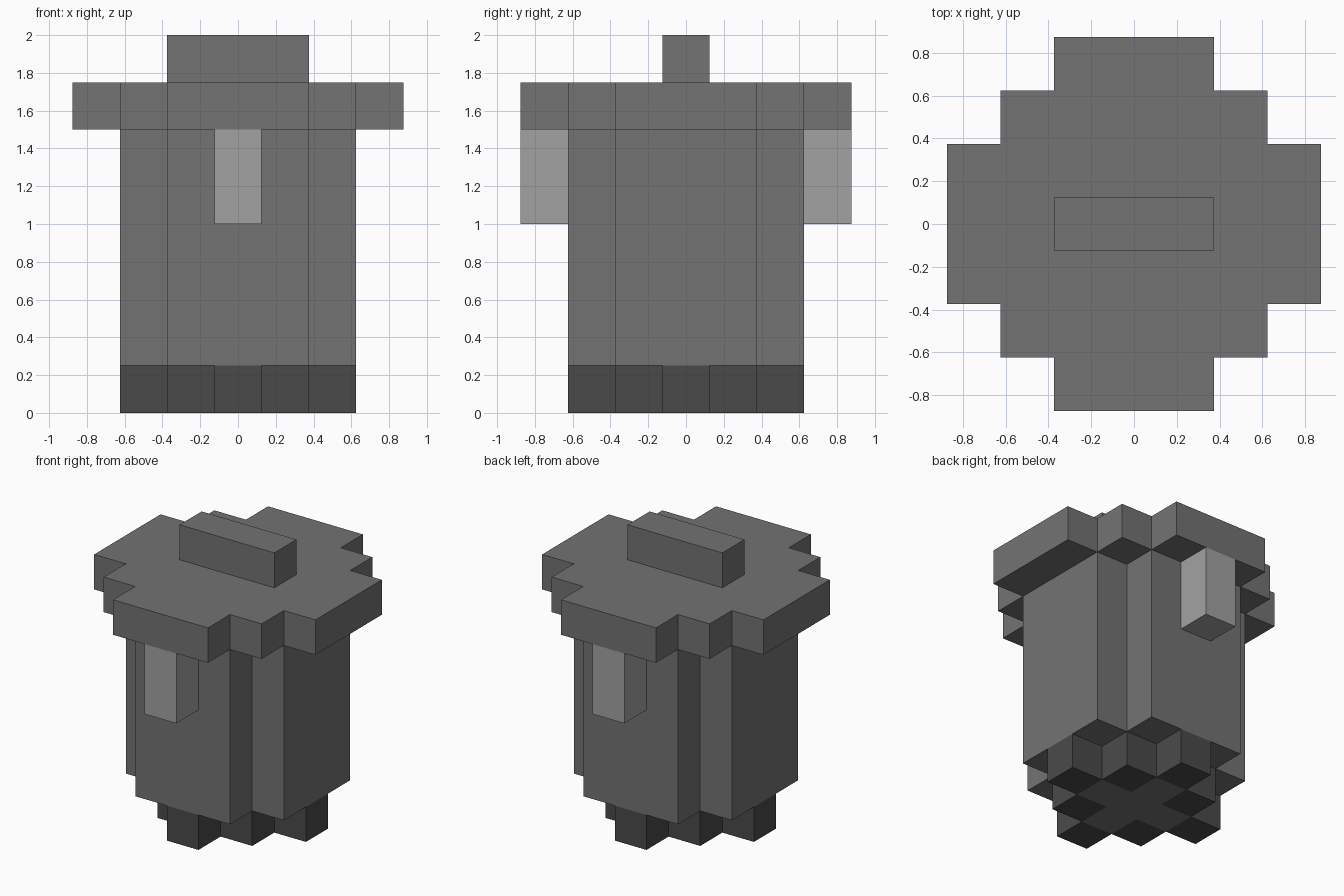
import bpy
import bmesh

cube = bpy.data.objects.get("Cube")
if cube:
    bpy.data.objects.remove(cube, do_unlink=True)


def make_material(name, srgb):
    value = ((srgb / 255 + 0.055) / 1.055) ** 2.4
    colour = (value, value, value, 1)
    mat = bpy.data.materials.new(name)
    mat.diffuse_color = colour
    mat.use_nodes = True
    bsdf = mat.node_tree.nodes["Principled BSDF"]
    bsdf.inputs["Base Color"].default_value = colour
    bsdf.inputs["Roughness"].default_value = 0.8
    return mat


GREY = make_material("mid grey", 115)
DARK = make_material("dark grey", 74)
LIGHT = make_material("light grey", 162)


def prism(bm, outline, z0, z1):
    """Extrude a closed plan outline from z0 to z1."""
    base = bm.faces.new([bm.verts.new((x, y, z0)) for x, y in outline])
    top = bmesh.ops.extrude_face_region(bm, geom=[base], use_keep_orig=True)["geom"]
    for v in top:
        if isinstance(v, bmesh.types.BMVert):
            v.co.z = z1


def make_part(name, outlines, z0, z1, mat):
    bm = bmesh.new()
    for outline in outlines:
        prism(bm, outline, z0, z1)
    bmesh.ops.recalc_face_normals(bm, faces=bm.faces)
    mesh = bpy.data.meshes.new(name)
    bm.to_mesh(mesh)
    bm.free()
    mesh.materials.append(mat)
    obj = bpy.data.objects.new(name, mesh)
    bpy.context.collection.objects.link(obj)
    return obj


def stepped(quarter):
    """Mirror the outline of one quadrant (from +x round to +y) into all four."""
    half = quarter + [(-x, y) for x, y in reversed(quarter)]
    return half + [(-x, -y) for x, y in half]


def rect(cx, cy, w, d):
    return [(cx - w / 2, cy - d / 2), (cx + w / 2, cy - d / 2),
            (cx + w / 2, cy + d / 2), (cx - w / 2, cy + d / 2)]


# Base: dark blocks in a diamond ring around a grey core
U = 0.25
ring = [rect(i * U, j * U, U, U)
        for i in range(-2, 3) for j in range(-2, 3) if abs(i) + abs(j) == 2]
make_part("base_ring", ring, 0, 0.25, DARK)
core = stepped([(0.375, 0.125), (0.125, 0.125), (0.125, 0.375)])
make_part("base_core", [core], 0, 0.25, GREY)

# Body with notched corners
body = stepped([(0.625, 0.375), (0.375, 0.375), (0.375, 0.625)])
make_part("body", [body], 0.25, 1.5, GREY)

# Wide stepped lid and its grip
lid = stepped([(0.875, 0.375), (0.625, 0.375), (0.625, 0.625),
               (0.375, 0.625), (0.375, 0.875)])
make_part("lid", [lid], 1.5, 1.75, GREY)
make_part("lid_grip", [rect(0, 0, 0.75, 0.25)], 1.75, 2, GREY)

# Handles under the lid, front and back
for name, side in (("front_handle", -1), ("back_handle", 1)):
    make_part(name, [rect(0, side * 0.75, 0.25, 0.25)], 1, 1.5, LIGHT)
